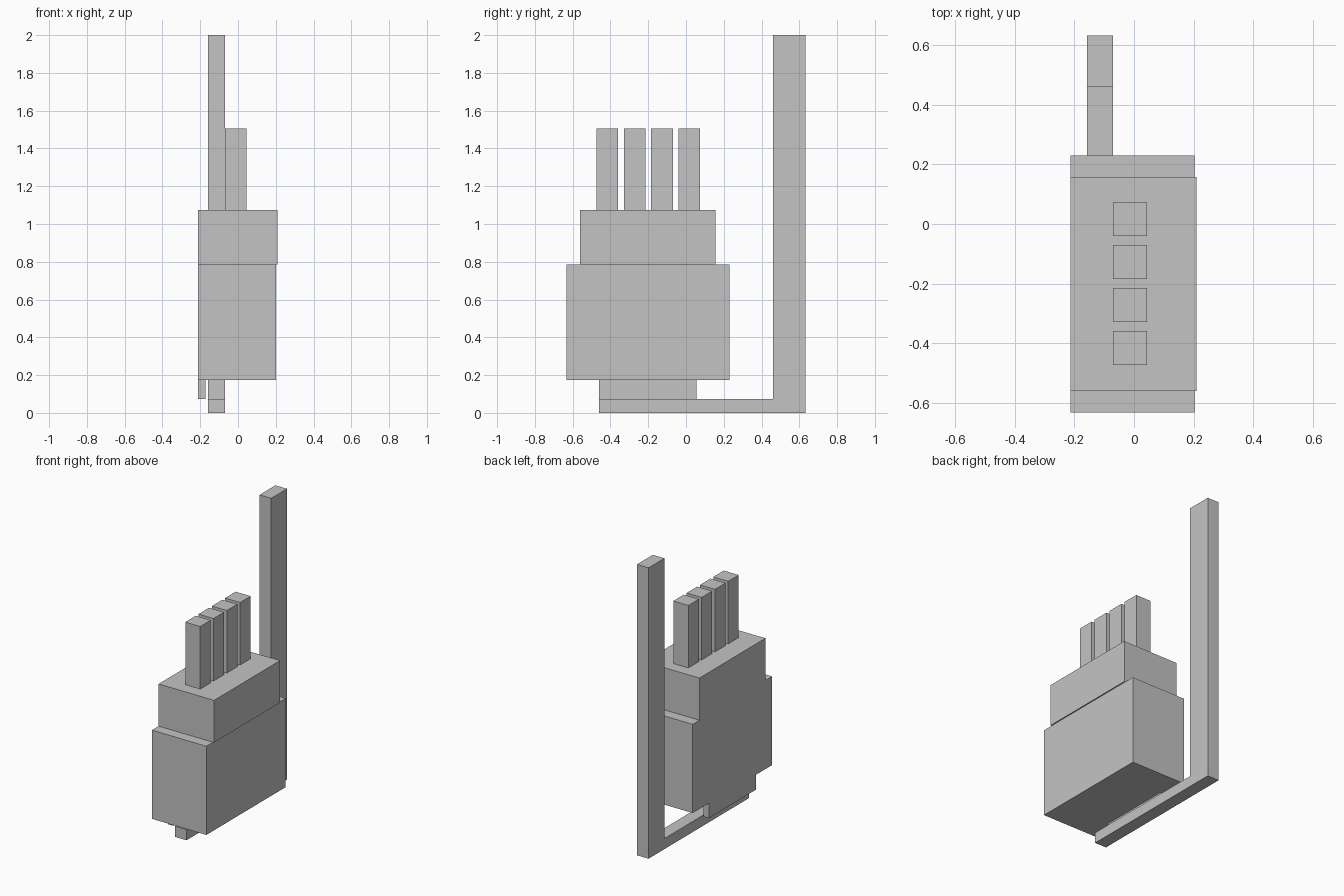
import bpy
import bmesh
from mathutils import Vector

cube = bpy.data.objects.get("Cube")
if cube:
    bpy.data.objects.remove(cube, do_unlink=True)

grey = bpy.data.materials.new("plain grey")
grey.use_nodes = True
colour = (0.55, 0.55, 0.55, 1)
grey.diffuse_color = colour
for node in grey.node_tree.nodes:
    if node.type == 'BSDF_PRINCIPLED':
        node.inputs["Base Color"].default_value = colour


def box(name, x, y, z):
    """Add a box spanning the given (low, high) ranges."""
    low, high = map(Vector, zip(x, y, z))
    bm = bmesh.new()
    bmesh.ops.create_cube(bm, size=1)
    bmesh.ops.scale(bm, vec=high - low, verts=bm.verts)
    bmesh.ops.translate(bm, vec=(low + high) / 2, verts=bm.verts)
    mesh = bpy.data.meshes.new(name)
    bm.to_mesh(mesh)
    bm.free()
    mesh.materials.append(grey)
    obj = bpy.data.objects.new(name, mesh)
    bpy.context.collection.objects.link(obj)
    return obj


# Main housing, stacked blocks
box("lower_body", (-0.212, 0.202), (-0.632, 0.23), (0.175, 0.785))
box("upper_body", (-0.212, 0.21), (-0.56, 0.157), (0.785, 1.075))

# Thin strip under the body, flush with its right side
box("bottom_strip", (-0.212, -0.173), (-0.46, 0.055), (0.073, 0.175))

# L-shaped arm: base bar and tall rear post
arm_x = (-0.158, -0.07)
box("base_bar", arm_x, (-0.46, 0.46), (0, 0.073))
box("rear_post", arm_x, (0.46, 0.632), (0, 2))

# Row of four upright prongs
for i in range(4):
    y = -0.473 + i * 0.1445
    box(f"prong_{i + 1}", (-0.07, 0.044), (y, y + 0.114), (1.075, 1.505))
